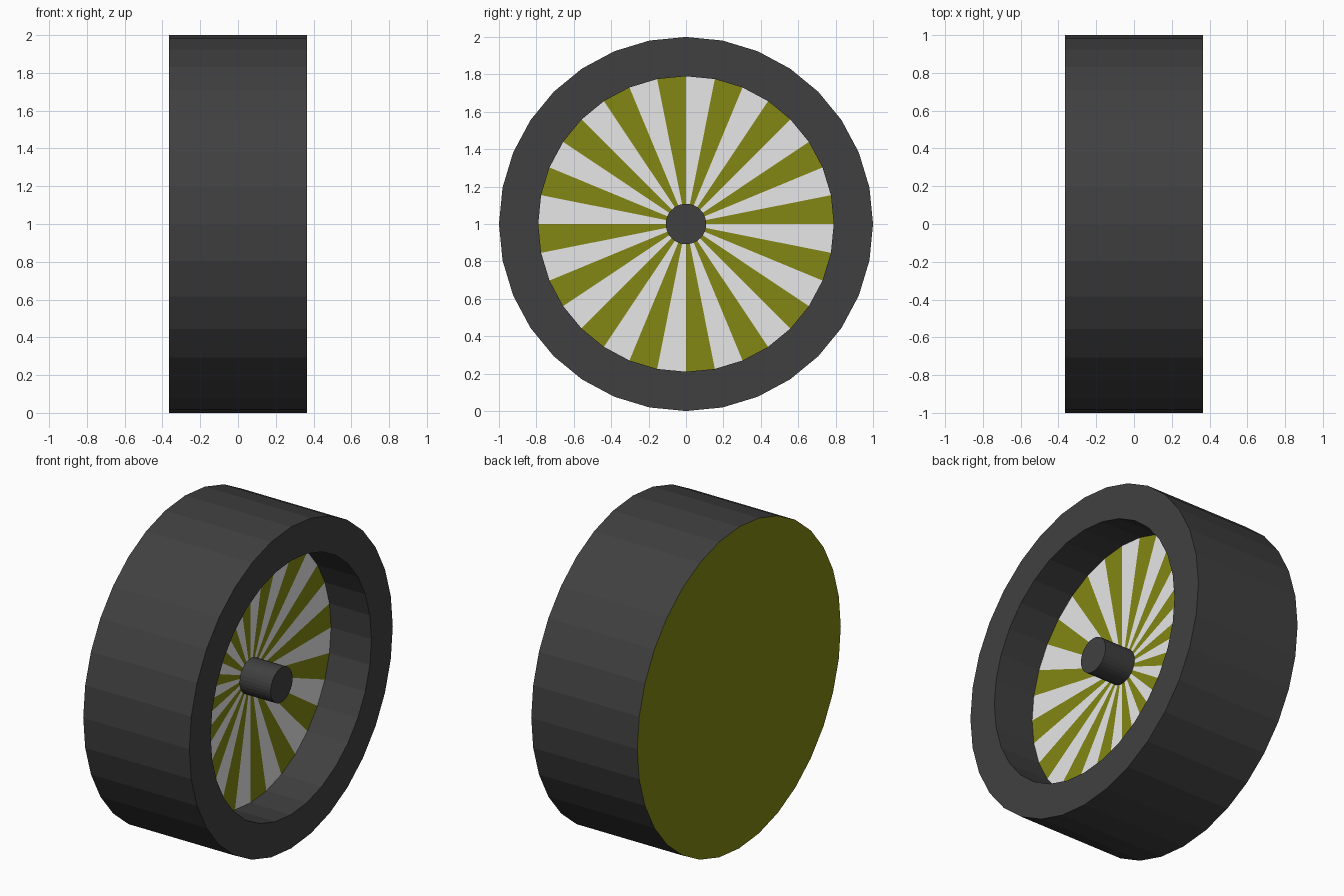
import bpy, bmesh, math

if "Cube" in bpy.data.objects:
    bpy.data.objects.remove(bpy.data.objects["Cube"])

N = 32            # sides of every round part
HALF = 0.365      # half width of the wheel
RIM = 0.79        # inner radius of the tyre
FACE_X = 0.087    # depth position of the striped face
HUB_R = 0.108


def material(name, rgb):
    m = bpy.data.materials.new(name)
    m.diffuse_color = (*rgb, 1.0)
    m.use_nodes = True
    m.node_tree.nodes["Principled BSDF"].inputs["Base Color"].default_value = m.diffuse_color
    return m


rubber = material("dark grey", (0.051, 0.051, 0.051))
olive = material("olive", (0.231, 0.245, 0.0065))
white = material("white", (1.0, 1.0, 1.0))


def lathe(name, profile, mats, rule=lambda i, j: 0):
    """Turn (x, radius) points about the wheel axle; radius 0 makes a point."""
    bm = bmesh.new()
    rings = []
    for x, r in profile:
        if r == 0:
            rings.append([bm.verts.new((x, 0, 1))] * N)
        else:
            rings.append([bm.verts.new((x, r * math.sin(i * math.tau / N),
                                        1 + r * math.cos(i * math.tau / N)))
                          for i in range(N)])
    for j, (a, b) in enumerate(zip(rings, rings[1:])):
        for i in range(N):
            k = (i + 1) % N
            corners = list(dict.fromkeys((a[i], b[i], b[k], a[k])))
            bm.faces.new(corners[::-1]).material_index = rule(i, j)
    mesh = bpy.data.meshes.new(name)
    bm.to_mesh(mesh)
    bm.free()
    for m in mats:
        mesh.materials.append(m)
    ob = bpy.data.objects.new(name, mesh)
    bpy.context.collection.objects.link(ob)
    return ob


# Tyre: tread, front ring and the inner wall of the recess
lathe("tyre", [(-HALF, 1), (HALF, 1), (HALF, RIM), (FACE_X, RIM)], [rubber])
# Flat back that closes the wheel
lathe("back_plate", [(-HALF, 0), (-HALF, 1)], [olive])
# Recessed face with alternating wedges
lathe("striped_face", [(FACE_X, RIM), (FACE_X, 0)], [white, olive],
      lambda i, j: i % 2)
# Axle stub in the middle
lathe("hub", [(FACE_X, HUB_R), (0.30, HUB_R), (0.30, 0)], [rubber])
